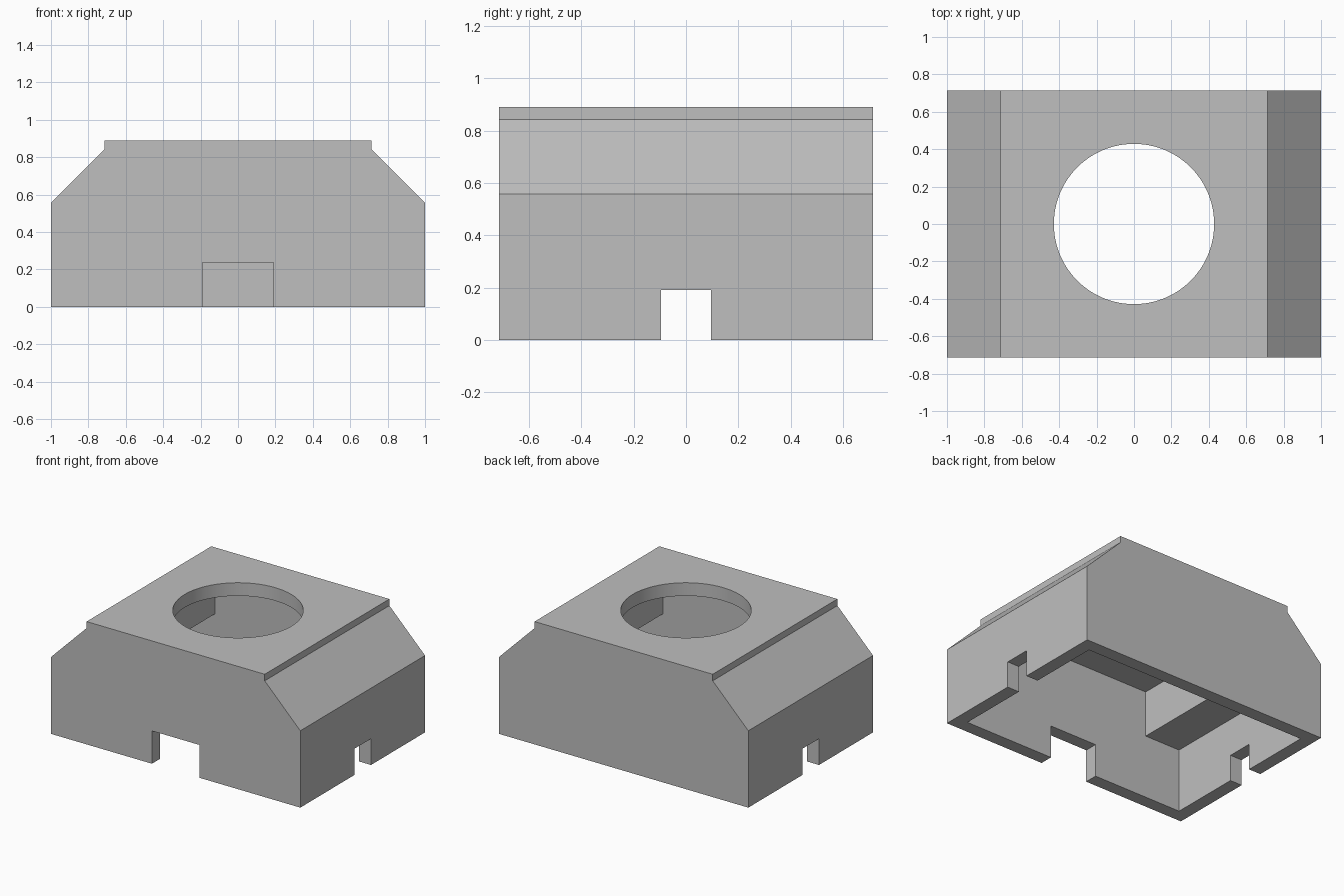
import bpy
import bmesh

default_cube = bpy.data.objects.get("Cube")
if default_cube:
    bpy.data.objects.remove(default_cube, do_unlink=True)

# Main dimensions
U = 1 / 21            # one design unit
HALF_X, HALF_Y = 1.0, 15 * U
TOP, WALL = 18.7 * U, 2 * U
LIP, SHOULDER = 17.7 * U, 11.7 * U
OVER = 0.1            # cutter overshoot

grey = bpy.data.materials.new("plain grey")
grey.use_nodes = True
colour = (0.52, 0.52, 0.52, 1)
grey.diffuse_color = colour
grey.node_tree.nodes["Principled BSDF"].inputs["Base Color"].default_value = colour


def prism(name, half_profile, y0, y1):
    """Mirror a half profile in x and extrude it from y0 to y1."""
    outline = half_profile + [(-x, z) for x, z in reversed(half_profile)]
    bm = bmesh.new()
    face = bm.faces.new([bm.verts.new((x, y0, z)) for x, z in outline])
    new = bmesh.ops.extrude_face_region(bm, geom=[face])["geom"]
    verts = [v for v in new if isinstance(v, bmesh.types.BMVert)]
    bmesh.ops.translate(bm, verts=verts, vec=(0, y1 - y0, 0))
    bmesh.ops.recalc_face_normals(bm, faces=bm.faces)
    mesh = bpy.data.meshes.new(name)
    bm.to_mesh(mesh)
    bm.free()
    mesh.materials.append(grey)
    obj = bpy.data.objects.new(name, mesh)
    bpy.context.collection.objects.link(obj)
    return obj


def block_cutter(name, half_x, height, y0, y1):
    return prism(name, [(half_x, -OVER), (half_x, height)], y0, y1)


# Housing with sloped shoulders and a raised top plate
housing = prism("housing", [(HALF_X, 0), (HALF_X, SHOULDER),
                            (HALF_Y, LIP), (HALF_Y, TOP)], -HALF_Y, HALF_Y)

# Stepped hollow, open at the bottom
inner_x, inner_y, step_x = HALF_X - WALL, HALF_Y - WALL, HALF_Y - WALL
ledge = SHOULDER - WALL
cavity = prism("cavity_cutter", [(inner_x, -OVER), (inner_x, ledge),
                                 (step_x, ledge), (step_x, TOP - WALL)],
               -inner_y, inner_y)

# Notch in the front wall, and a notch through both side walls
front_notch = block_cutter("front_notch_cutter", 4 * U, 5 * U, -HALF_Y - OVER, 0)
side_notch = block_cutter("side_notch_cutter", HALF_X + OVER, 4 * U, -2 * U, 2 * U)

# Round opening in the top plate
bpy.ops.mesh.primitive_cylinder_add(vertices=96, radius=9 * U, depth=0.4,
                                    location=(0, 0, TOP))
opening = bpy.context.object
opening.name = "opening_cutter"
opening.data.materials.append(grey)

for cutter in (cavity, front_notch, side_notch, opening):
    cutter.hide_render = True
    bpy.ops.object.select_all(action="DESELECT")
    housing.select_set(True)
    bpy.context.view_layer.objects.active = housing
    cut = housing.modifiers.new(cutter.name, "BOOLEAN")
    cut.operation = "DIFFERENCE"
    cut.solver = "EXACT"
    cut.object = cutter
    bpy.ops.object.modifier_apply(modifier=cut.name)
    bpy.data.objects.remove(cutter, do_unlink=True)

bpy.ops.object.shade_smooth_by_angle()
